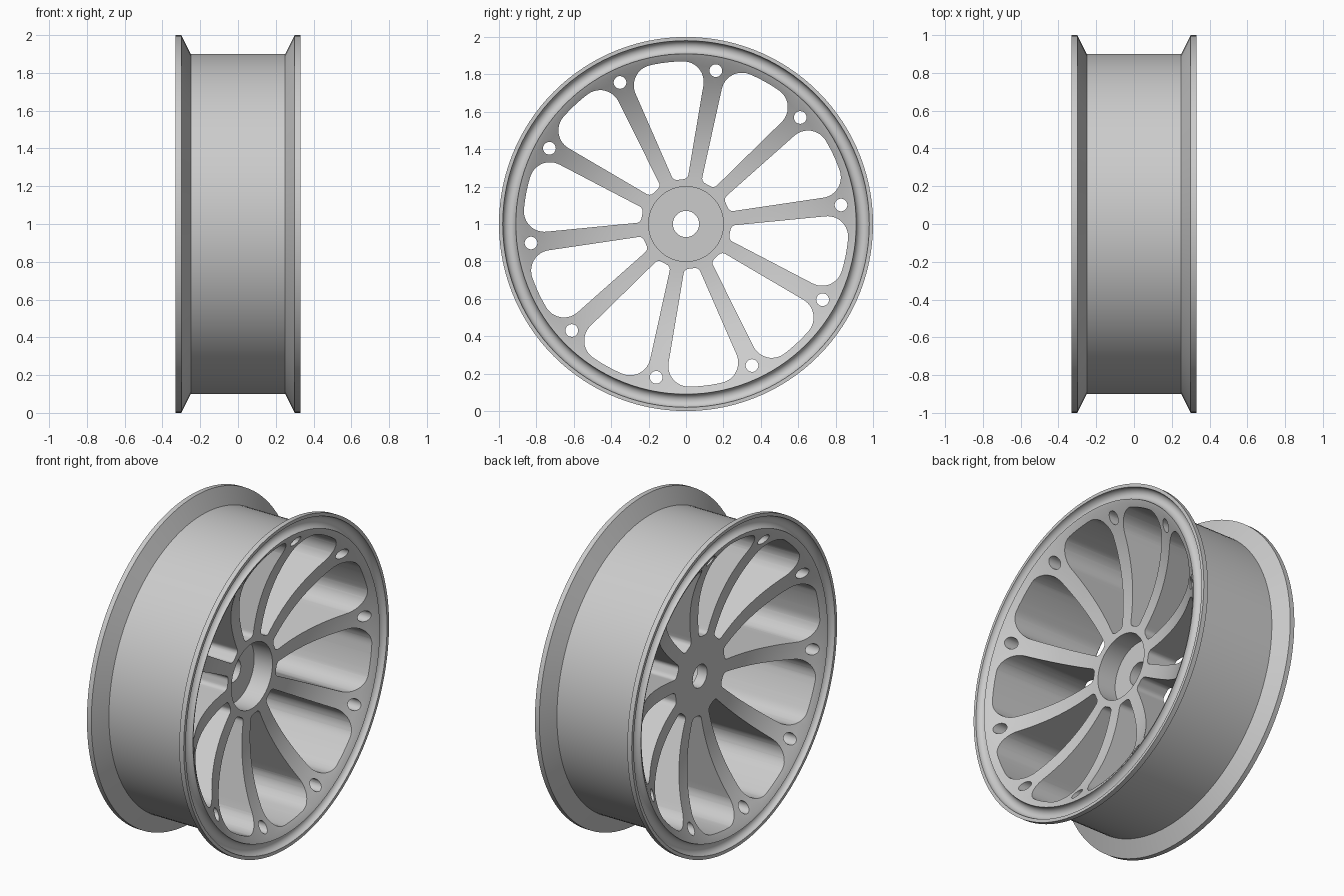
import bpy, bmesh
from math import sin, cos, asin, pi, radians
from mathutils import Matrix, Vector

SPOKES = 10
FIRST_SPOKE = radians(7)
PITCH = 2 * pi / SPOKES
CENTRE = Vector((0, 0, 1))

cube = bpy.data.objects.get("Cube")
if cube:
    bpy.data.objects.remove(cube, do_unlink=True)

metal = bpy.data.materials.new("grey metal")
metal.use_nodes = True
metal.diffuse_color = (0.6, 0.6, 0.6, 1)
metal.node_tree.nodes["Principled BSDF"].inputs["Base Color"].default_value = (0.6, 0.6, 0.6, 1)


def make_object(name, bm):
    bmesh.ops.recalc_face_normals(bm, faces=bm.faces)
    mesh = bpy.data.meshes.new(name)
    bm.to_mesh(mesh)
    bm.free()
    obj = bpy.data.objects.new(name, mesh)
    bpy.context.collection.objects.link(obj)
    mesh.materials.append(metal)
    return obj


def arc(cx, cy, r, a0, a1, n):
    return [(cx + r * cos(a0 + (a1 - a0) * i / n),
             cy + r * sin(a0 + (a1 - a0) * i / n)) for i in range(n + 1)]


def face_profile():
    """One side of the wheel as (x, radius), from barrel to hub."""
    pts = [(0.25, 0.9), (0.30, 1.0), (0.33, 1.0)]
    pts += arc(0.33, 0.945, 0.035, pi / 2, 3 * pi / 2, 12)   # rim groove
    for i in range(17):                                      # dished bowl
        t = 1 - i / 16
        pts.append((0.095 + 0.225 * t ** 2.3, 0.2 + 0.69 * t))
    return pts


def lathe(name, profile, steps):
    bm = bmesh.new()
    rings = []
    for k in range(steps):
        a = 2 * pi * k / steps
        rings.append([bm.verts.new(CENTRE + Vector((x, r * cos(a), r * sin(a))))
                      for x, r in profile])
    n = len(profile)
    for k in range(steps):
        p, q = rings[k], rings[(k + 1) % steps]
        for i in range(n):
            j = (i + 1) % n
            bm.faces.new((p[i], p[j], q[j], q[i]))
    return make_object(name, bm)


def add_prism(bm, outline, angle):
    """Extrude an outline through the whole wheel, turned about the axle."""
    turn = Matrix.Rotation(angle, 3, 'X')
    a, b = [[bm.verts.new(CENTRE + turn @ Vector((x, u, v))) for u, v in outline]
            for x in (-0.5, 0.5)]
    bm.faces.new(a)
    bm.faces.new(b[::-1])
    for i in range(len(a)):
        j = (i + 1) % len(a)
        bm.faces.new((a[i], b[i], b[j], a[j]))


def window_outline():
    """Rounded fan between two spokes, symmetric about its own axis."""
    half = PITCH / 2
    side = half + pi / 2
    ri, ro, outer = 0.03, 0.11, 0.87
    ci, co = 0.27, outer - ro
    ai = half - asin((0.038 + ri) / ci)
    ao = half - asin((0.05 + ro) / co)
    top = arc(ci * cos(ai), ci * sin(ai), ri, pi, side, 6)
    top += arc(co * cos(ao), co * sin(ao), ro, side, ao, 12)
    top += arc(0, 0, outer, ao, 0, 3)[1:]
    return top + [(u, -v) for u, v in top[-2::-1]]


# Wheel body: rim, dished disc and hub with a recess on one side
front = face_profile()
back = [(-x, r) for x, r in reversed(front)]
hub = [(-0.03, 0.2), (-0.03, 0.07), (-0.095, 0.07)]
wheel = lathe("spoked_wheel", front + hub + back, 120)

# Cutters: windows between spokes, and a hole at each spoke end
bm = bmesh.new()
window = window_outline()
hole = arc(0.835, 0, 0.034, 0, 2 * pi, 24)[:-1]
for k in range(SPOKES):
    add_prism(bm, window, FIRST_SPOKE + (k + 0.5) * PITCH)
    add_prism(bm, hole, FIRST_SPOKE + k * PITCH)
cutter = make_object("window_cutter", bm)
cutter.hide_render = True

cut = wheel.modifiers.new("windows", 'BOOLEAN')
cut.operation = 'DIFFERENCE'
cut.solver = 'EXACT'
cut.object = cutter
bpy.ops.object.select_all(action='DESELECT')
wheel.select_set(True)
bpy.context.view_layer.objects.active = wheel
bpy.ops.object.modifier_apply(modifier=cut.name)
bpy.data.objects.remove(cutter, do_unlink=True)
bpy.ops.object.shade_smooth_by_angle(angle=radians(25))
